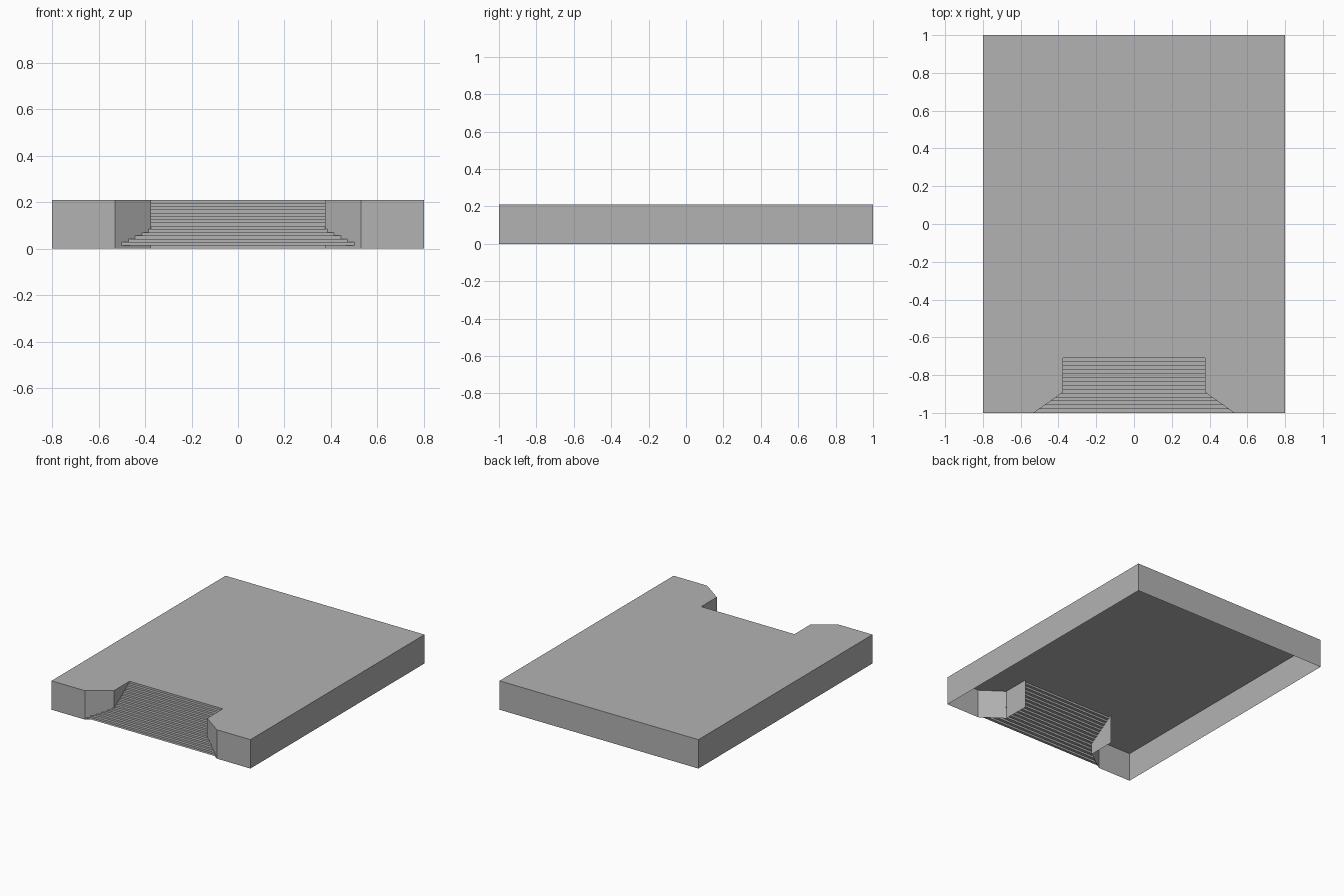
import bpy
import bmesh

# Remove the default object
cube = bpy.data.objects.get("Cube")
if cube:
    bpy.data.objects.remove(cube, do_unlink=True)

# Overall dimensions
HALF_X, HALF_Y, HEIGHT = 0.80, 1.0, 0.21
INNER_X, OUTER_X = 0.375, 0.53      # recess half-width: inside and at the front
FLARE_Y, BACK_Y = -0.89, -0.69      # where the flare ends, where the stairs end
STEPS = 15

# Single grey material
grey = bpy.data.materials.new("concrete_grey")
grey.use_nodes = True
colour = (0.45, 0.45, 0.45, 1)
grey.diffuse_color = colour
grey.node_tree.nodes["Principled BSDF"].inputs["Base Color"].default_value = colour


def finish(name, bm):
    mesh = bpy.data.meshes.new(name)
    bm.to_mesh(mesh)
    bm.free()
    mesh.materials.append(grey)
    obj = bpy.data.objects.new(name, mesh)
    bpy.context.collection.objects.link(obj)
    return obj


# Platform: mirrored outline with a flared stair recess, open underneath
right_side = [(INNER_X, BACK_Y), (INNER_X, FLARE_Y), (OUTER_X, -HALF_Y),
              (HALF_X, -HALF_Y), (HALF_X, HALF_Y)]
outline = right_side + [(-x, y) for x, y in reversed(right_side)]
bm = bmesh.new()
top = [bm.verts.new((x, y, HEIGHT)) for x, y in outline]
low = [bm.verts.new((x, y, 0)) for x, y in outline]
bm.faces.new(top)
for i in range(len(outline)):
    j = (i + 1) % len(outline)
    # The back of the recess stays open behind the stairs
    if i != len(outline) - 1:
        bm.faces.new((low[i], low[j], top[j], top[i]))
finish("platform", bm)


# Stairs: thin treads and risers that follow the recess walls
def half_width(y):
    t = max(0, (FLARE_Y - y) / (FLARE_Y + HALF_Y))
    return INNER_X + t * (OUTER_X - INNER_X)


run = (BACK_Y + HALF_Y) / STEPS
rise = HEIGHT / STEPS
profile = []
for i in range(STEPS):
    z = (i + 1) * rise
    profile += [(-HALF_Y + i * run, z), (-HALF_Y + (i + 1) * run, z)]
bm = bmesh.new()
rows = [[bm.verts.new((s * half_width(y), y, z)) for s in (-1, 1)]
        for y, z in profile]
for a, b in zip(rows, rows[1:]):
    bm.faces.new((a[0], a[1], b[1], b[0]))
finish("stairs", bm)
